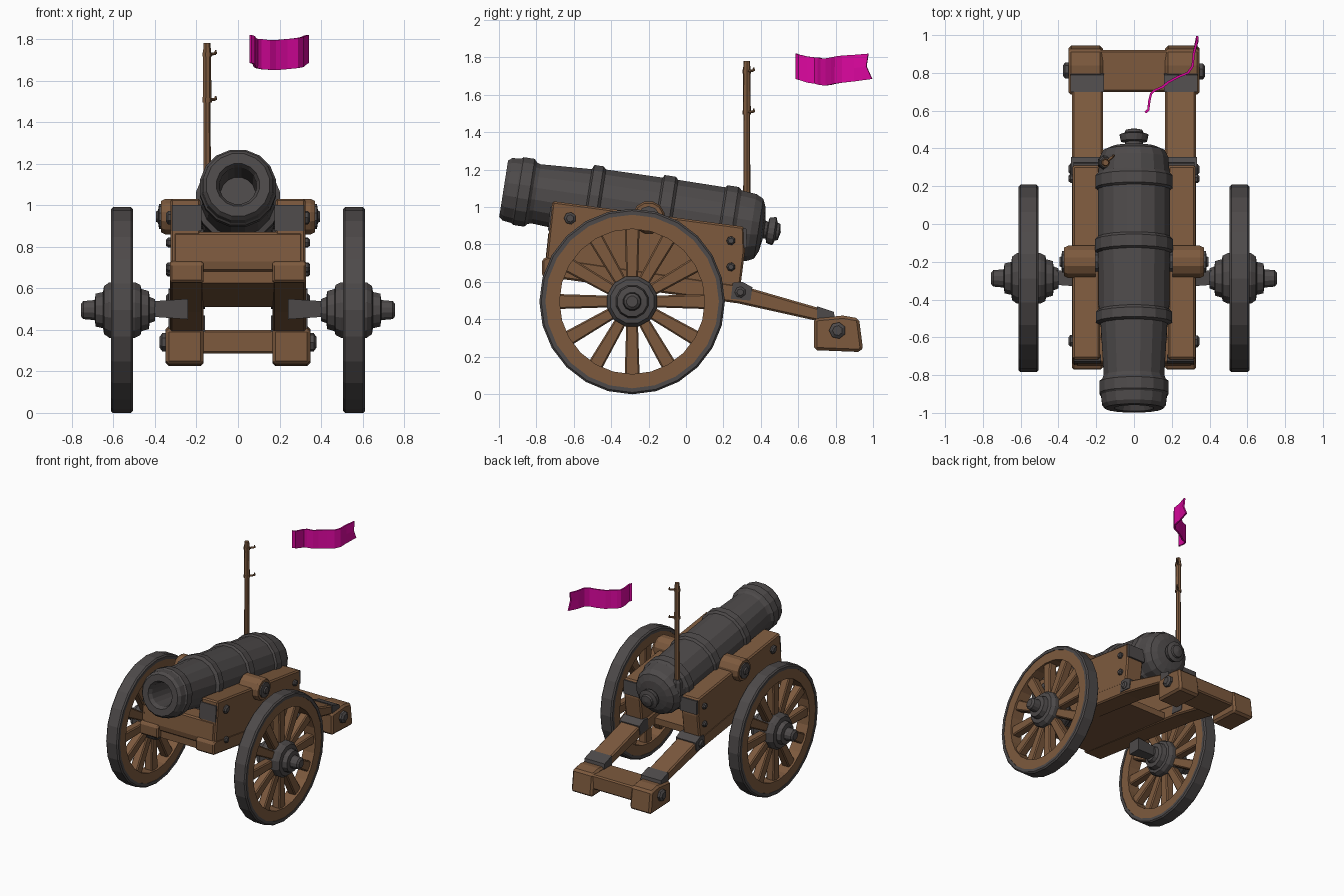
import bpy, bmesh, math
from mathutils import Vector, Matrix

if "Cube" in bpy.data.objects:
    bpy.data.objects.remove(bpy.data.objects["Cube"])


def material(name, rgb):
    m = bpy.data.materials.new(name)
    m.diffuse_color = (*rgb, 1)
    m.use_nodes = True
    m.node_tree.nodes["Principled BSDF"].inputs["Base Color"].default_value = m.diffuse_color
    return m


WOOD = material("brown wood", (0.205, 0.102, 0.048))
IRON = material("dark iron", (0.075, 0.068, 0.068))
PINK = material("magenta cloth", (0.72, 0.002, 0.35))


def finish(name, bm, mat, bevel=0):
    bmesh.ops.remove_doubles(bm, verts=bm.verts, dist=1e-5)
    bmesh.ops.recalc_face_normals(bm, faces=bm.faces)
    me = bpy.data.meshes.new(name)
    bm.to_mesh(me)
    bm.free()
    me.materials.append(mat)
    ob = bpy.data.objects.new(name, me)
    bpy.context.collection.objects.link(ob)
    if bevel:
        b = ob.modifiers.new("worn_edges", 'BEVEL')
        b.width, b.segments = bevel, 1
    return ob


def prism(name, pts, x0, x1, mat, bevel=0.01):
    """Side outline of (y, z) points, extruded from x0 to x1."""
    bm = bmesh.new()
    a = [bm.verts.new((x0, y, z)) for y, z in pts]
    b = [bm.verts.new((x1, y, z)) for y, z in pts]
    bm.faces.new(a)
    bm.faces.new(b)
    for i in range(len(pts)):
        j = (i + 1) % len(pts)
        bm.faces.new((a[i], a[j], b[j], b[i]))
    return finish(name, bm, mat, bevel)


def box(name, x, y, z, mat, bevel=0.01):
    return prism(name, [(y[0], z[0]), (y[1], z[0]), (y[1], z[1]), (y[0], z[1])], x[0], x[1], mat, bevel)


def lathe(name, profile, origin, direction, sides, mat, turn=0.5):
    """Revolve (distance, radius) points around an axis."""
    rot = Vector(direction).to_track_quat('Z', 'Y')
    bm = bmesh.new()
    rings = []
    for t, r in profile:
        ring = []
        for k in range(sides):
            a = 2 * math.pi * (k + turn) / sides
            p = Vector((r * math.cos(a), r * math.sin(a), t))
            ring.append(bm.verts.new(rot @ p + Vector(origin)))
        rings.append(ring)
    for a, b in zip(rings, rings[1:]):
        for k in range(sides):
            j = (k + 1) % sides
            bm.faces.new((a[k], a[j], b[j], b[k]))
    return finish(name, bm, mat)


def bolt(name, s, x, y, z, r, h=0.025):
    lathe(name, [(-0.02, 0), (-0.02, r), (h * 0.6, r), (h, r * 0.6), (h, 0)],
          (s * x, y, z), (s, 0, 0), 7, IRON)


# Barrel with bore, reinforcing rings and rear knob
lathe("barrel", [(.3, 0), (.3, .085), (.03, .09), (0, .105), (0, .155), (.02, .172), (.07, .178),
                 (.08, .187), (.14, .187), (.155, .17), (.175, .163), (.45, .18), (.46, .205), (.51, .205),
                 (.525, .19), (.83, .194), (.84, .21), (.9, .21), (.915, .195), (1.17, .195),
                 (1.18, .208), (1.24, .208), (1.26, .192), (1.34, .185), (1.38, .165), (1.4, .12),
                 (1.41, .05), (1.425, .045), (1.43, .07), (1.465, .078), (1.475, .05),
                 (1.49, .045), (1.5, 0)],
      (0, -.975, 1.098), (0, .988, -.155), 16, IRON)

# Carriage centre: front transom, sloping floor, trail crossbar
prism("front_transom", [(-.75, .73), (-.735, .87), (-.6, .87), (-.6, .68), (-.74, .68)], -.31, .31, WOOD)
prism("floor", [(-.73, .625), (.15, .51), (.15, .56), (-.73, .69)], -.18, .18, WOOD, 0)
box("trail_crossbar", (-.2, .2), (.7, .92), (.285, .4), WOOD)

for s, side in ((1, "right"), (-1, "left")):
    def X(a, b):
        return (s * a, s * b)

    # Cheek panel and trail beam
    prism(side + "_cheek", [(-.715, 1.032), (.31, .895), (.315, .76), (.285, .53), (-.755, .66)],
          *X(.18, .325), WOOD)
    prism(side + "_trail_beam", [(-.77, .63), (.28, .485), (.73, .385), (.73, .455), (.28, .585),
                                 (-.74, .735), (-.77, .72)], *X(.165, .328), WOOD)
    prism(side + "_trail_block", [(.685, .235), (.935, .225), (.945, .25), (.925, .405), (.84, .42),
                                  (.685, .405)], *X(.165, .348), WOOD, .015)

    # Iron straps
    prism(side + "_front_strap", [(-.738, .875), (-.726, 1.0), (-.69, 1.0), (-.69, .875)], *X(.175, .318), IRON, 0)
    prism(side + "_rear_strap", [(.29, .78), (.29, .885), (.322, .885), (.327, .78)], *X(.175, .32), IRON, 0)
    prism(side + "_beam_bracket", [(.24, .51), (.25, .595), (.30, .6), (.355, .572), (.345, .5)],
          *X(.16, .334), IRON, 0)
    prism(side + "_trail_strap", [(.7, .385), (.7, .47), (.79, .44), (.8, .385)], *X(.16, .335), IRON, 0)

    # Bolts
    for y, z, r in ((-.62, .94, .033), (-.62, .70, .025), (.24, .82, .024), (.24, .68, .024), (.29, .545, .03)):
        bolt(side + "_bolt", s, .322, y, z, r)
    bolt(side + "_trail_bolt", s, .347, .81, .34, .045, .03)

    # Trunnion in its wooden bearing
    lathe(side + "_trunnion_bearing", [(0, 0), (0, .088), (.145, .088), (.165, .078), (.165, 0)],
          (s * .205, -.2, .945), (s, 0, 0), 12, WOOD)
    lathe(side + "_trunnion", [(0, 0), (0, .06), (.24, .06), (.245, .03), (.255, .025), (.255, 0)],
          (s * .14, -.2, .945), (s, 0, 0), 10, IRON)

    # Axle stub
    lathe(side + "_axle", [(0, 0), (0, .07), (.2, .05), (.2, 0)], (s * .24, -.285, .5), (s, 0, 0), 4, IRON)

    # Wheel: tyre, rim, spokes, hub
    c = (0, -.288, .495)
    lathe(side + "_tyre", [(.506, .464), (.506, .486), (.516, .496), (.602, .496), (.612, .486),
                           (.612, .464), (.506, .464)], c, (s, 0, 0), 24, IRON, 0)
    lathe(side + "_rim", [(.51, .388), (.51, .47), (.608, .47), (.608, .388), (.51, .388)],
          c, (s, 0, 0), 24, WOOD, 0)
    for k in range(12):
        spoke = prism(side + "_spoke", [(-.03, .08), (.03, .08), (.04, .4), (-.04, .4)],
                      *X(.526, .592), WOOD, .008)
        spoke.matrix_world = Matrix.Translation(c) @ Matrix.Rotation(k * math.pi / 6, 4, 'X')
    lathe(side + "_hub", [(.40, 0), (.40, .055), (.425, .065), (.43, .095), (.465, .105), (.47, .125),
                          (.495, .138), (.62, .138), (.645, .12), (.65, .09), (.685, .082),
                          (.69, .05), (.745, .045), (.757, .03), (.757, 0)],
          c, (s, 0, 0), 12, IRON)

# Flag pole, socket and hooks
P = (-.15, .325)
lathe("flag_pole", [(.95, 0), (.95, .02), (1.5, .018), (1.51, .022), (1.74, .02), (1.78, .017), (1.78, 0)],
      (*P, 0), (0, 0, 1), 7, WOOD)
lathe("pole_socket", [(.9, 0), (.9, .045), (1.0, .038), (1.02, .028), (1.02, 0)], (*P, 0), (0, 0, 1), 8, IRON)
for z in (1.505, 1.725):
    lathe("pole_hook", [(0, 0), (0, .009), (.055, .007), (.06, 0)], (*P, z), (.75, .65, .1), 5, WOOD)
    lathe("pole_hook_tip", [(0, 0), (0, .008), (.02, .004), (.02, 0)],
          (P[0] + .042, P[1] + .037, z + .002), (0, 0, 1), 5, WOOD)
    lathe("pole_band", [(0, 0), (0, .024), (.02, .024), (.02, 0)], (*P, z - .01), (0, 0, 1), 7, WOOD)

# Waving flag, floating clear of the pole: (x, y, bottom z, top z) columns
columns = [(.06, .59, 1.685, 1.82), (.076, .605, 1.68, 1.815), (.081, .65, 1.665, 1.805),
           (.09, .69, 1.66, 1.80), (.11, .708, 1.655, 1.80), (.15, .725, 1.652, 1.795),
           (.18, .75, 1.65, 1.795), (.235, .78, 1.655, 1.80), (.285, .80, 1.66, 1.805),
           (.31, .835, 1.665, 1.81), (.316, .90, 1.672, 1.814), (.335, .975, 1.685, 1.82)]
bm = bmesh.new()
grid = []
for i, (x, y, z0, z1) in enumerate(columns):
    last = i == len(columns) - 1
    grid.append([bm.verts.new((x, y + (.02 if last else 0), z0)),
                 bm.verts.new((x, y - (.01 if last else 0), (z0 + z1) / 2)),
                 bm.verts.new((x, y, z1))])
for a, b in zip(grid, grid[1:]):
    for k in (0, 1):
        bm.faces.new((a[k], b[k], b[k + 1], a[k + 1]))
flag = finish("flag", bm, PINK)
solid = flag.modifiers.new("cloth_thickness", 'SOLIDIFY')
solid.thickness, solid.offset = 0.012, 0
